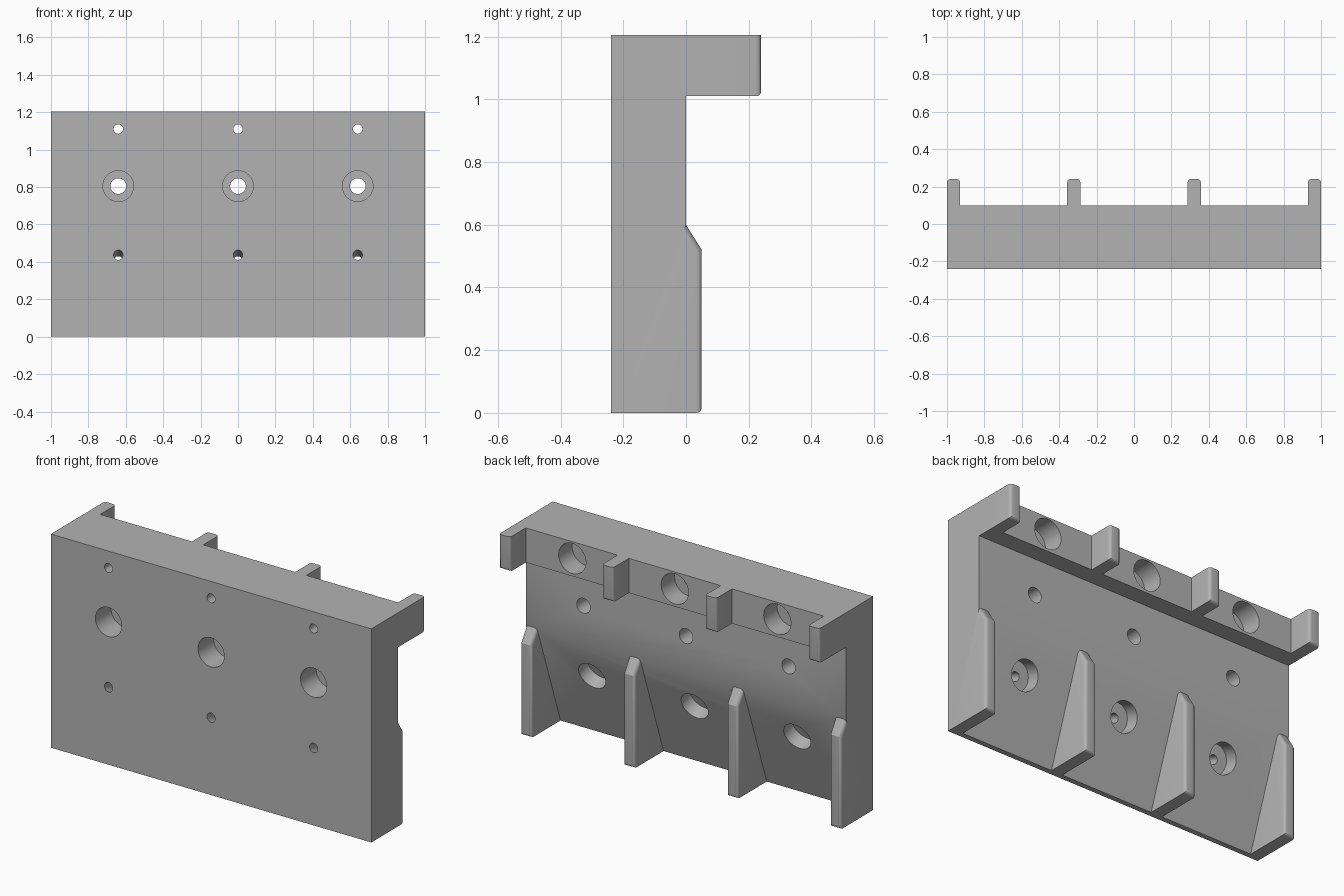
import bpy, bmesh, math
from mathutils import Vector

if "Cube" in bpy.data.objects:
    bpy.data.objects.remove(bpy.data.objects["Cube"])

grey = bpy.data.materials.new("plain grey")
grey.use_nodes = True
grey.diffuse_color = (0.45, 0.45, 0.45, 1)
grey.node_tree.nodes["Principled BSDF"].inputs["Base Color"].default_value = grey.diffuse_color


def make_object(name, bm):
    bmesh.ops.recalc_face_normals(bm, faces=bm.faces)
    mesh = bpy.data.meshes.new(name)
    bm.to_mesh(mesh)
    bm.free()
    mesh.materials.append(grey)
    obj = bpy.data.objects.new(name, mesh)
    bpy.context.collection.objects.link(obj)
    return obj


def extrude_profile(points, x0, x1):
    """Closed (y, z) outline swept from x0 to x1."""
    bm = bmesh.new()
    face = bm.faces.new([bm.verts.new((x0, y, z)) for y, z in points])
    swept = bmesh.ops.extrude_face_region(bm, geom=[face])["geom"]
    moved = [v for v in swept if isinstance(v, bmesh.types.BMVert)]
    bmesh.ops.translate(bm, verts=moved, vec=(x1 - x0, 0, 0))
    return bm


def smooth(obj):
    bpy.ops.object.select_all(action='DESELECT')
    obj.select_set(True)
    bpy.context.view_layer.objects.active = obj
    bpy.ops.object.shade_smooth_by_angle(angle=math.radians(25))


def rounded_arm(name, points, x, rounded):
    """Narrow bar whose edges chosen by the rule are rounded."""
    bm = extrude_profile(points, x - 0.035, x + 0.035)
    edges = [e for e in bm.edges if rounded(*(v.co for v in e.verts))]
    bmesh.ops.bevel(bm, geom=edges, offset=0.018, segments=5,
                    profile=0.5, affect='EDGES', clamp_overlap=True)
    smooth(make_object(name, bm))


def stepped_cutter(bm, mouth, axis, wide, narrow, depth, length):
    """Counterbore with a narrower through hole, as one closed solid."""
    mouth, axis = Vector(mouth), Vector(axis).normalized()
    side = Vector((1, 0, 0))
    up = axis.cross(side)
    rings = []
    for t, r in ((-0.06, wide), (depth, wide), (depth, narrow), (length, narrow)):
        ring = []
        for i in range(48):
            a = math.tau * i / 48
            ring.append(bm.verts.new(mouth + axis * t + (side * math.cos(a) + up * math.sin(a)) * r))
        rings.append(ring)
    for a, b in zip(rings, rings[1:]):
        for i in range(48):
            j = (i + 1) % 48
            bm.faces.new((a[i], a[j], b[j], b[i]))
    bm.faces.new(rings[0])
    bm.faces.new(rings[-1])


# Main block: top ledge, recessed middle, back tapering inward to the bottom
FRONT, TOP, LEDGE, TAPER = -0.24, 1.205, 1.01, 0.6
foot = (-0.21, 0)
block = make_object("mounting_block", extrude_profile(
    [(FRONT, 0), foot, (0, TAPER), (0, LEDGE), (0.1, LEDGE), (0.1, TOP), (FRONT, TOP)], -1, 1))

# Three columns of stepped holes
bm = bmesh.new()
slope = -foot[0] / TAPER
for x in (-0.64, 0, 0.64):
    stepped_cutter(bm, (x, 0.1, 1.11), (0, -1, 0), 0.085, 0.025, 0.12, 0.5)
    stepped_cutter(bm, (x, FRONT, 0.805), (0, 1, 0), 0.082, 0.042, 0.14, 0.4)
    stepped_cutter(bm, (x, -0.22 * slope, 0.38), (0, -1, slope), 0.082, 0.025, 0.08, 0.4)
cutter = make_object("hole_cutter", bm)
cutter.hide_render = True

cut = block.modifiers.new("holes", 'BOOLEAN')
cut.operation = 'DIFFERENCE'
cut.solver = 'EXACT'
cut.object = cutter
bpy.ops.object.select_all(action='DESELECT')
block.select_set(True)
bpy.context.view_layer.objects.active = block
bpy.ops.object.modifier_apply(modifier="holes")
bpy.data.objects.remove(cutter)
smooth(block)


# Rounding rules: outer back edges, and the lower back corner
def rib_edges(a, b):
    along_x = abs(a.x - b.x) > 0.01
    if along_x:
        return a.y > 0.04 and a.z < 0.01
    return min(a.y, b.y) > -0.01


def hook_edges(a, b):
    if abs(a.x - b.x) > 0.01:
        return a.y > 0.2 and a.z < 1.1
    return min(a.y, b.y) > 0.2


# Dividing ribs below and hooks above, four of each
for i, x in enumerate((-0.965, -0.322, 0.322, 0.965), 1):
    rounded_arm(f"lower_rib_{i}", [foot, (0.05, 0), (0.05, 0.52), (0, TAPER)], x, rib_edges)
    rounded_arm(f"upper_hook_{i}", [(0.1, LEDGE), (0.24, LEDGE), (0.24, TOP), (0.1, TOP)], x, hook_edges)
